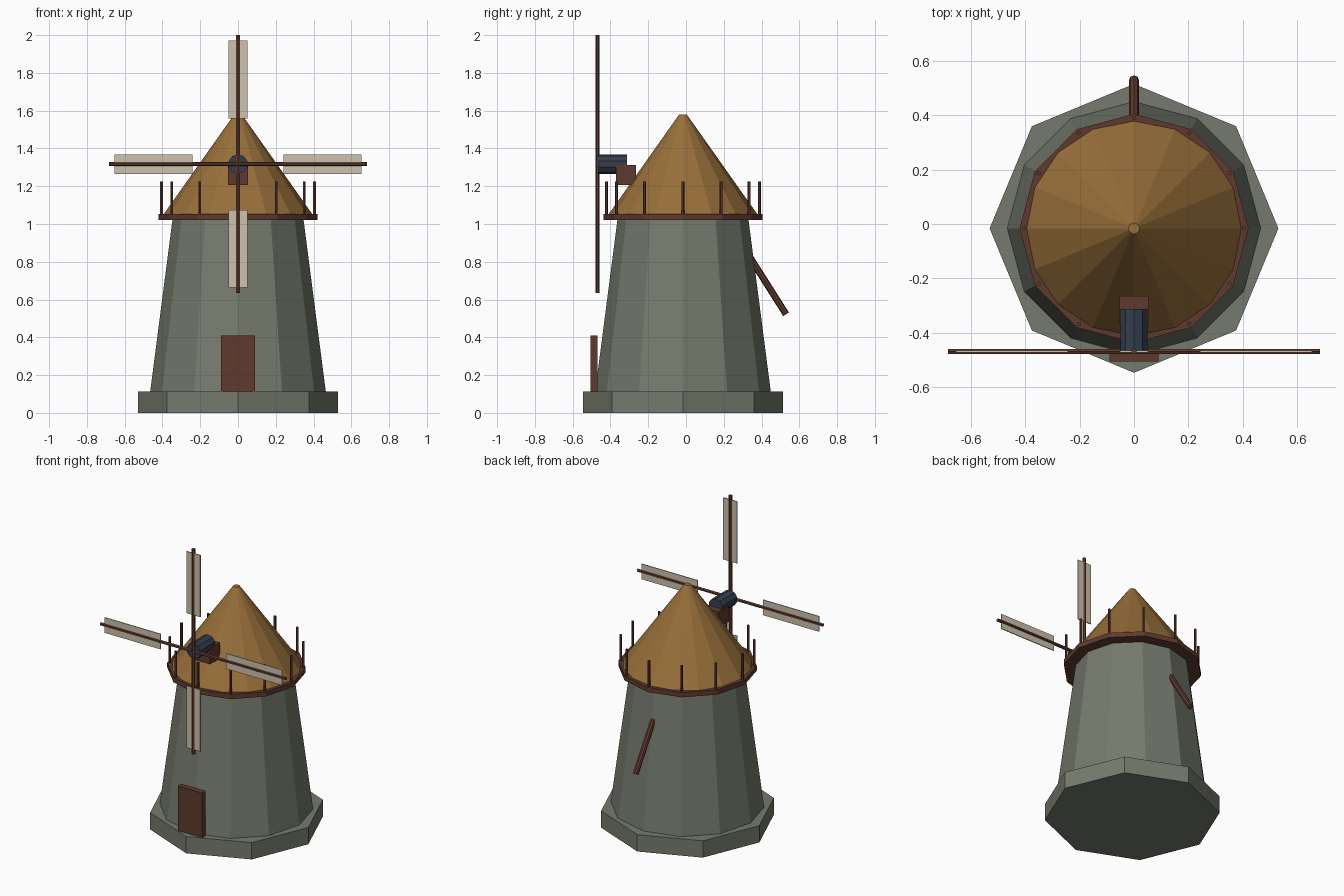
import bpy, math
from mathutils import Vector

if "Cube" in bpy.data.objects:
    bpy.data.objects.remove(bpy.data.objects["Cube"])

CY = -0.016          # tower axis
SAIL_Y, HUB_Z = -0.468, 1.317


def material(name, rgb):
    lin = [((c / 255 + 0.055) / 1.055) ** 2.4 for c in rgb]
    m = bpy.data.materials.new(name)
    m.diffuse_color = (*lin, 1)
    m.use_nodes = True
    m.node_tree.nodes["Principled BSDF"].inputs["Base Color"].default_value = m.diffuse_color
    return m


stone = material("grey stone", (117, 122, 109))
wood = material("brown wood", (95, 58, 45))
thatch = material("ochre roof", (152, 111, 58))
iron = material("dark blue iron", (52, 62, 78))
canvas = material("cream canvas", (205, 194, 173))


def finish(name, mat):
    ob = bpy.context.object
    ob.name = name
    ob.data.materials.append(mat)
    return ob


def frustum(name, mat, sides, r1, r2, z1, z2, turn=0.0, x=0.0, y=CY):
    """Upright tapered prism with a corner on the +x axis when turn is 0."""
    bpy.ops.mesh.primitive_cone_add(vertices=sides, radius1=r1, radius2=r2, depth=z2 - z1,
                                    location=(x, y, (z1 + z2) / 2), rotation=(0, 0, turn))
    return finish(name, mat)


def rod(name, mat, sides, r, a, b):
    """Prism between two points."""
    a, b = Vector(a), Vector(b)
    bpy.ops.mesh.primitive_cylinder_add(vertices=sides, radius=r, depth=(b - a).length,
                                        location=(a + b) / 2)
    ob = finish(name, mat)
    ob.rotation_euler = (b - a).to_track_quat('Z', 'Y').to_euler()
    return ob


def box(name, mat, size, loc, rot=(0, 0, 0)):
    bpy.ops.mesh.primitive_cube_add(size=1, location=loc, rotation=rot)
    ob = finish(name, mat)
    ob.scale = size
    return ob


# Stone body
frustum("base", stone, 8, 0.53, 0.53, 0, 0.112)
frustum("tower", stone, 12, 0.465, 0.346, 0.112, 1.03)

# Gallery ring with posts
frustum("gallery", wood, 12, 0.42, 0.42, 1.02, 1.052)
for i in range(12):
    a = math.radians(30 * i)
    frustum(f"gallery_post_{i + 1}", wood, 6, 0.008, 0.008, 1.04, 1.226,
            x=0.405 * math.cos(a), y=CY + 0.405 * math.sin(a))

# Conical cap
frustum("cap_roof", thatch, 16, 0.395, 0.02, 1.05, 1.58)

# Windshaft and its support block
box("shaft_block", wood, (0.106, 0.106, 0.106), (0, -0.317, 1.259))
rod("windshaft", iron, 10, 0.052, (0, -0.468, HUB_Z), (0, -0.312, HUB_Z))

# Four sails: arm plus canvas
for i in range(4):
    a = math.radians(90 * i)
    d = Vector((math.sin(a), 0, math.cos(a)))
    hub = Vector((0, SAIL_Y, HUB_Z))
    rod(f"sail_arm_{i + 1}", wood, 6, 0.011, hub, hub + d * 0.683)
    box(f"sail_canvas_{i + 1}", canvas, (0.102, 0.006, 0.412), hub + d * 0.448, (0, a, 0))

# Door and tail pole
box("door", wood, (0.18, 0.037, 0.305), (0, -0.487, 0.2575))
rod("tail_pole", wood, 8, 0.018, (0, 0.325, 0.845), (0, 0.53, 0.522))
